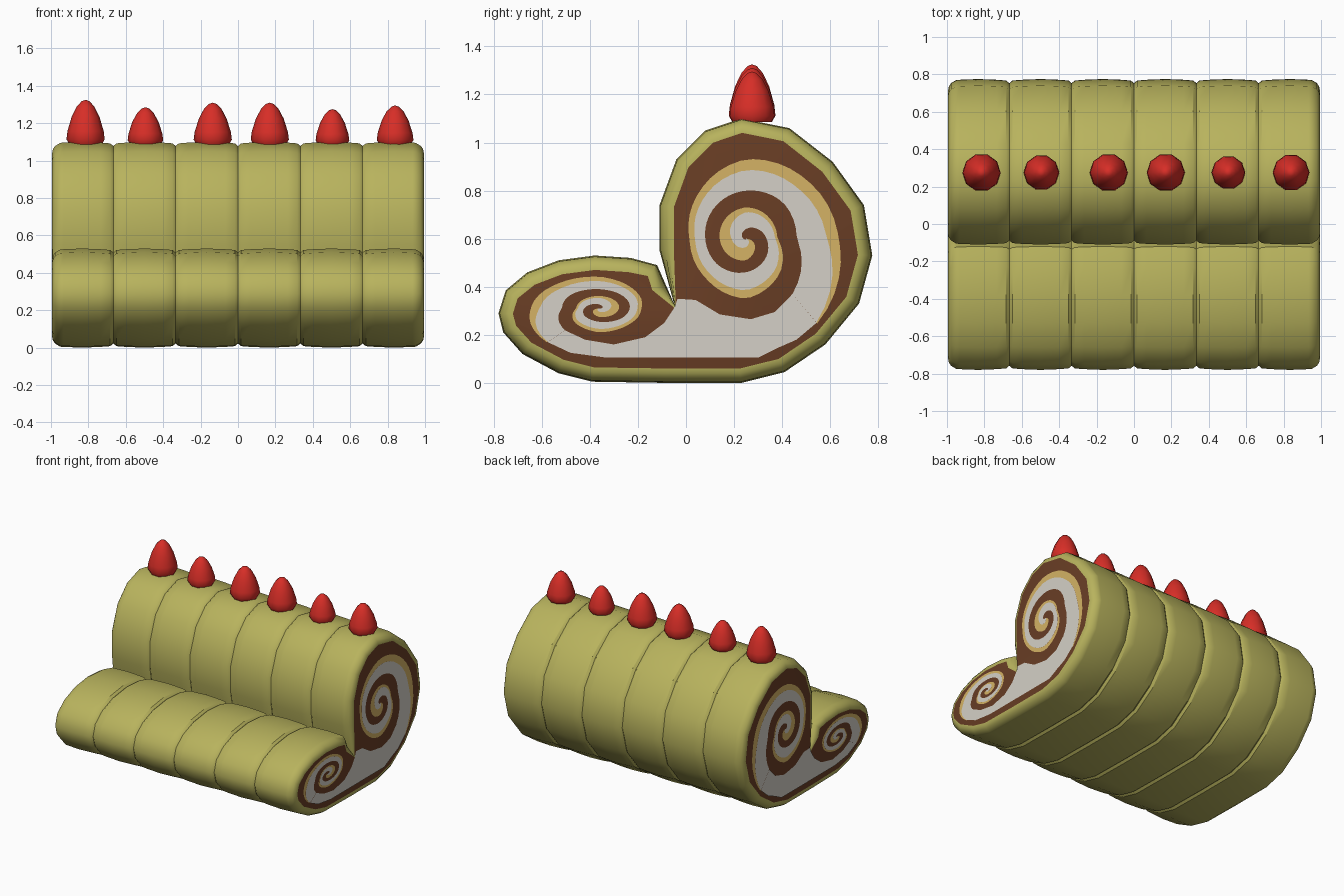
import bpy, bmesh, math
from mathutils import Vector

if "Cube" in bpy.data.objects:
    bpy.data.objects.remove(bpy.data.objects["Cube"])


def material(name, rgb):
    m = bpy.data.materials.new(name)
    m.diffuse_color = (*rgb, 1)
    m.use_nodes = True
    m.node_tree.nodes["Principled BSDF"].inputs["Base Color"].default_value = m.diffuse_color
    return m


GREEN = material("matcha_green", (0.48, 0.45, 0.11))
BROWN = material("chocolate_brown", (0.14, 0.047, 0.018))
CREAM = material("cream", (0.66, 0.63, 0.57))
TAN = material("caramel_tan", (0.66, 0.45, 0.13))
RED = material("berry_red", (0.68, 0.027, 0.02))


def finish(bm, name, mats, angle=None):
    me = bpy.data.meshes.new(name)
    bm.to_mesh(me)
    bm.free()
    for m in mats:
        me.materials.append(m)
    ob = bpy.data.objects.new(name, me)
    bpy.context.collection.objects.link(ob)
    if angle:
        bpy.ops.object.select_all(action='DESELECT')
        ob.select_set(True)
        bpy.context.view_layer.objects.active = ob
        bpy.ops.object.shade_smooth_by_angle(angle=math.radians(angle))
    return ob


# Outline of the double roll in (y, z), clockwise from the notch
OUTLINE = [Vector(p) for p in [
    (-0.05, 0.33), (-0.11, 0.55), (-0.11, 0.74), (-0.04, 0.93), (0.08, 1.05), (0.23, 1.10),
    (0.43, 1.06), (0.61, 0.92), (0.74, 0.74), (0.775, 0.53), (0.72, 0.33), (0.58, 0.16),
    (0.41, 0.045), (0.23, 0.0), (-0.08, 0.0), (-0.39, 0.005), (-0.53, 0.04), (-0.68, 0.12),
    (-0.76, 0.21), (-0.78, 0.29), (-0.75, 0.385), (-0.66, 0.46), (-0.53, 0.51),
    (-0.38, 0.53), (-0.23, 0.52), (-0.12, 0.49), (-0.085, 0.41)]]


def inset(d):
    """Outline pulled inwards by d."""
    pts, n = [], len(OUTLINE)
    for i, p in enumerate(OUTLINE):
        a = (p - OUTLINE[i - 1]).normalized()
        b = (OUTLINE[(i + 1) % n] - p).normalized()
        nor = Vector((a.y + b.y, -a.x - b.x)).normalized()
        k = 0.4 if i == 0 else 1.0
        pts.append(p + nor * d * k)
    return pts


# Cake body: six bulging slices with creases between and rounded ends
W = 1 / 3
stations = []
for s in range(6):
    x0 = -1 + s * W
    for t, d in ((0, 0.022), (0.05, 0.008), (0.2, 0.004), (0.5, 0.0), (0.8, 0.004), (0.95, 0.008)):
        x = x0 + t * W
        if abs(x) < 0.94:
            stations.append((x, d))
ends = [(0.95, 0.005), (0.978, 0.022), (0.99, 0.04), (0.994, 0.06)]
stations = [(-x, d) for x, d in reversed(ends)] + stations + ends
bm = bmesh.new()
rings = [[bm.verts.new((x, p.x, p.y)) for p in inset(d)] for x, d in stations]
n = len(OUTLINE)
for r, q in zip(rings, rings[1:]):
    for i in range(n):
        bm.faces.new((r[i], r[(i + 1) % n], q[(i + 1) % n], q[i]))
for r in (rings[0], rings[-1]):
    bm.faces.new(r).material_index = 1
bmesh.ops.recalc_face_normals(bm, faces=bm.faces)
finish(bm, "cake_roll", [GREEN, BROWN], 35)

# Filling swirl: angle, outer radius, caramel/cream border, inner radius
SWIRL = [
    (-50, .46, .455, .30), (0, .385, .335, .21), (45, .35, .30, .215), (90, .33, .285, .20),
    (135, .275, .245, .185), (180, .235, .212, .17), (225, .235, .21, .16), (270, .25, .215, .14),
    (315, .20, .175, .115), (360, .13, .12, .085), (405, .13, .115, .06), (450, .13, .11, .04),
    (540, .11, .06, .01), (630, .09, .035, .0), (690, .04, .01, .0), (715, .01, .0, .0)]


def swirl_at(a):
    for p, q in zip(SWIRL, SWIRL[1:]):
        if a <= q[0]:
            f = (a - p[0]) / (q[0] - p[0])
            return [u + (v - u) * f for u, v in zip(p[1:], q[1:])]
    return SWIRL[-1][1:]


def add_face(bm, pts, x, side):
    f = bm.faces.new([bm.verts.new((x * side, y, z)) for y, z in pts])
    f.normal_update()
    if f.normal.x * side < 0:
        f.normal_flip()


def swirl_plate(name, outer, inner, mat, x, cy, cz, sy, sz):
    bm = bmesh.new()
    for side in (-1, 1):
        prev = None
        for a in range(-50, 716, 9):
            r = swirl_at(a)
            c, s = math.cos(math.radians(a)), math.sin(math.radians(a))
            cur = [(cy + sy * c * r[k], cz + sz * s * r[k]) for k in (outer, inner)]
            if prev:
                add_face(bm, [prev[0], prev[1], cur[1], cur[0]], x, side)
            prev = cur
    finish(bm, name, [mat])


for label, args in (("large", (0.25, 0.60, 1, 1)), ("small", (-0.36, 0.31, -0.74, 0.40))):
    swirl_plate(label + "_caramel_swirl", 0, 1, TAN, 0.997, *args)
    swirl_plate(label + "_cream_swirl", 1, 2, CREAM, 0.998, *args)

# Cream filling joining the two swirls along the bottom
POOL = [(0.30, 0.105), (0.38, 0.145), (0.46, 0.18), (0.543, 0.25), (0.443, 0.37), (0.37, 0.295),
        (0.27, 0.265), (0.14, 0.285), (0.04, 0.345), (-0.035, 0.35), (-0.05, 0.31), (-0.09, 0.25),
        (-0.17, 0.19), (-0.30, 0.16), (-0.42, 0.18), (-0.502, 0.218), (-0.576, 0.17),
        (-0.48, 0.125), (-0.33, 0.105)]
bm = bmesh.new()
for side in (-1, 1):
    add_face(bm, POOL, 0.9995, side)
finish(bm, "cream_filling", [CREAM])

# Strawberries along the ridge: x, tip height, radius
BERRY = [(0.85, 0), (1, 0.12), (0.95, 0.3), (0.73, 0.62), (0.46, 0.85), (0.2, 0.97)]
for k, (x, top, rad) in enumerate([(-.815, 1.325, .102), (-.495, 1.285, .095), (-.135, 1.31, .102),
                                   (.17, 1.31, .102), (.505, 1.275, .09), (.84, 1.295, .098)]):
    bm = bmesh.new()
    z0 = 1.085
    rings = [[bm.verts.new((x + rad * r * math.cos(i * math.tau / 10),
                            0.275 + rad * r * math.sin(i * math.tau / 10),
                            z0 + h * (top - z0))) for i in range(10)] for r, h in BERRY]
    for r, q in zip(rings, rings[1:]):
        for i in range(10):
            bm.faces.new((r[i], r[(i + 1) % 10], q[(i + 1) % 10], q[i]))
    tip = bm.verts.new((x, 0.275, top))
    for i in range(10):
        bm.faces.new((rings[-1][i], rings[-1][(i + 1) % 10], tip))
    bm.faces.new(rings[0])
    bmesh.ops.recalc_face_normals(bm, faces=bm.faces)
    finish(bm, f"strawberry_{k + 1}", [RED], 60)
